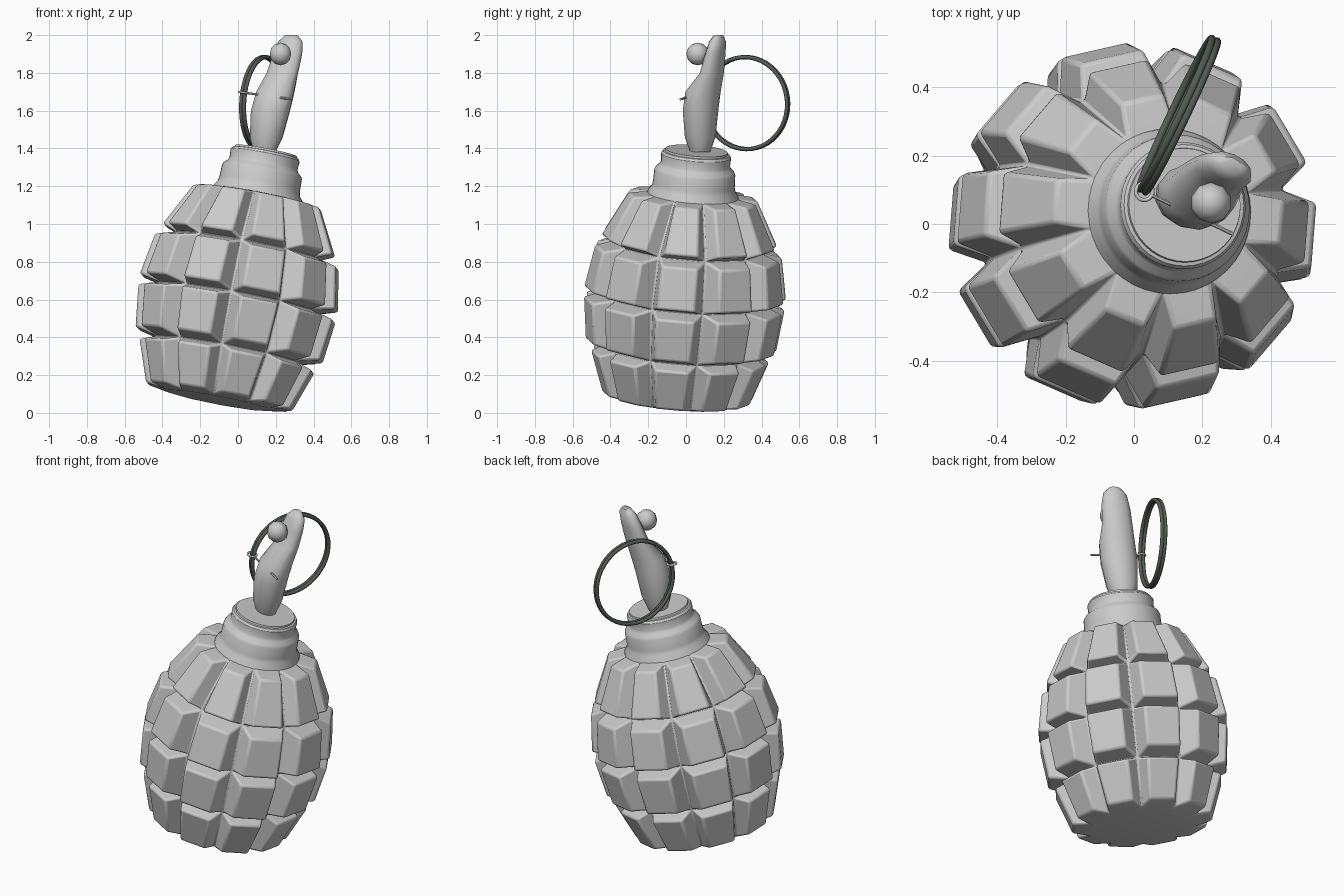
import bpy, bmesh, math
from mathutils import Vector, Matrix

if "Cube" in bpy.data.objects:
    bpy.data.objects.remove(bpy.data.objects["Cube"])

# Shared tilted axis of the casing and neck
AXIS = Vector((0.19, 0.08, 1)).normalized()
TILT = Matrix.Translation((-0.103, -0.05, 0.066)) @ \
    Vector((0, 0, 1)).rotation_difference(AXIS).to_matrix().to_4x4()


def finish(name, bm, matrix=Matrix(), angle=35, mat=None):
    bmesh.ops.recalc_face_normals(bm, faces=bm.faces)
    mesh = bpy.data.meshes.new(name)
    bm.to_mesh(mesh)
    bm.free()
    ob = bpy.data.objects.new(name, mesh)
    bpy.context.collection.objects.link(ob)
    ob.matrix_world = matrix
    if mat:
        mesh.materials.append(mat)
    bpy.ops.object.select_all(action='DESELECT')
    ob.select_set(True)
    bpy.context.view_layer.objects.active = ob
    bpy.ops.object.shade_smooth_by_angle(angle=math.radians(angle))
    return ob


def loft(bm, rings, closed=False):
    n = len(rings[0])
    vs = [[bm.verts.new(p) for p in r] for r in rings]
    pairs = list(zip(vs, vs[1:])) + ([(vs[-1], vs[0])] if closed else [])
    for a, b in pairs:
        for i in range(n):
            j = (i + 1) % n
            bm.faces.new((a[i], a[j], b[j], b[i]))
    if not closed:
        bm.faces.new(vs[0][::-1])
        bm.faces.new(vs[-1])


def polar(r, deg, z):
    a = math.radians(deg)
    return Vector((r * math.cos(a), r * math.sin(a), z))


def torus(name, major, minor, matrix, seg=48, mat=None):
    bm = bmesh.new()
    rings = []
    for i in range(seg):
        rings.append([polar(major + minor * math.cos(k * math.tau / 8), 360 * i / seg,
                            minor * math.sin(k * math.tau / 8)) for k in range(8)])
    loft(bm, rings, closed=True)
    return finish(name, bm, matrix, 60, mat)


# Segmented casing: groove grid plus a raised block in every cell
COLS, STEP, START = 10, 36, -5
groove = [(0.31, 0.0), (0.395, 0.27), (0.43, 0.553), (0.395, 0.832), (0.235, 1.115)]
block = [((0.397, 0.02), (0.475, 0.24)), ((0.508, 0.30), (0.535, 0.525)),
         ((0.538, 0.58), (0.498, 0.805)), ((0.468, 0.865), (0.345, 1.10))]
bm = bmesh.new()
grid = [[bm.verts.new(polar(r, START + STEP * (c - 0.5), t)) for c in range(COLS)]
        for r, t in groove]
for row, (low, high) in enumerate(block):
    for c in range(COLS):
        n = (c + 1) % COLS
        base = [grid[row][c], grid[row][n], grid[row + 1][n], grid[row + 1][c]]
        mid = START + STEP * c
        face = [bm.verts.new(polar(r, mid + s * 11, t))
                for (r, t), s in ((low, -1), (low, 1), (high, 1), (high, -1))]
        bm.faces.new(face)
        for i in range(4):
            j = (i + 1) % 4
            bm.faces.new((base[i], base[j], face[j], face[i]))
bm.faces.new(grid[0][::-1])
bm.faces.new(grid[-1])
casing = finish("segmented_casing", bm, TILT, 40)
bev = casing.modifiers.new("soft_edges", 'BEVEL')
bev.width = 0.012
bev.segments = 2
bev.limit_method = 'ANGLE'
bev.angle_limit = math.radians(25)

# Stepped neck collar
profile = [(0.25, 1.07), (0.24, 1.12), (0.222, 1.145), (0.217, 1.17), (0.215, 1.235),
           (0.208, 1.25), (0.19, 1.265), (0.183, 1.28),
           (0.186, 1.325), (0.178, 1.338), (0.168, 1.34), (0.166, 1.35)]
bm = bmesh.new()
loft(bm, [[polar(r, 360 * i / 40, t) for i in range(40)] for r, t in profile])
finish("neck_collar", bm, TILT, 35)

# Lever: oval sections (x, y, z, half width, half depth)
sections = [(.14, .075, 1.38, .06, .052), (.15, .075, 1.46, .09, .08),
            (.172, .077, 1.6, .108, .092), (.198, .09, 1.7, .105, .092),
            (.235, .137, 1.8, .09, .058), (.262, .155, 1.9, .084, .048),
            (.277, .167, 1.965, .07, .04), (.283, .172, 2.0, .035, .022)]
turn = Matrix.Rotation(math.radians(-22), 3, 'Z')
bm = bmesh.new()
loft(bm, [[Vector((x, y, z)) + turn @ Vector((a * math.cos(k * math.tau / 12),
                                              b * math.sin(k * math.tau / 12), 0))
           for k in range(12)] for x, y, z, a, b in sections])
finish("lever", bm, angle=60)

# Round knob at the lever tip
bm = bmesh.new()
bmesh.ops.create_uvsphere(bm, u_segments=10, v_segments=6, radius=0.06)
finish("lever_knob", bm, Matrix.Translation((0.225, 0.062, 1.9)), 60)

# Pull ring made of two wire loops
dark = bpy.data.materials.new("dark_wire")
dark.diffuse_color = (0.09, 0.11, 0.09, 1)
dark.use_nodes = True
dark.node_tree.nodes["Principled BSDF"].inputs["Base Color"].default_value = dark.diffuse_color
across = Vector((0.43, 0.9, 0)).normalized()
for k, lean in ((-1, 3), (1, 3)):
    up = Matrix.Rotation(math.radians(lean), 3, across) @ Vector((0, 0, 1))
    normal = across.cross(up)
    m = Matrix((across, up, normal)).transposed().to_4x4()
    m.translation = Vector((0.13, 0.318, 1.64)) + normal * 0.009 * k
    torus("pull_ring_" + ("inner" if k < 0 else "outer"), 0.244, 0.011, m, mat=dark)

# Safety pin and its eyelet
start, end = Vector((0.05, 0.085, 1.693)), Vector((0.29, -0.03, 1.66))
d = end - start
rot = Vector((0, 0, 1)).rotation_difference(d).to_matrix().to_4x4()
bm = bmesh.new()
bmesh.ops.create_cone(bm, cap_ends=True, segments=8, radius1=0.006, radius2=0.006,
                      depth=d.length)
finish("safety_pin", bm, Matrix.Translation((start + end) / 2) @ rot)
torus("pin_eyelet", 0.025, 0.006,
      Matrix.Translation((0.03, 0.095, 1.696)) @ Matrix.Rotation(math.radians(8), 4, 'Y'), 20)
